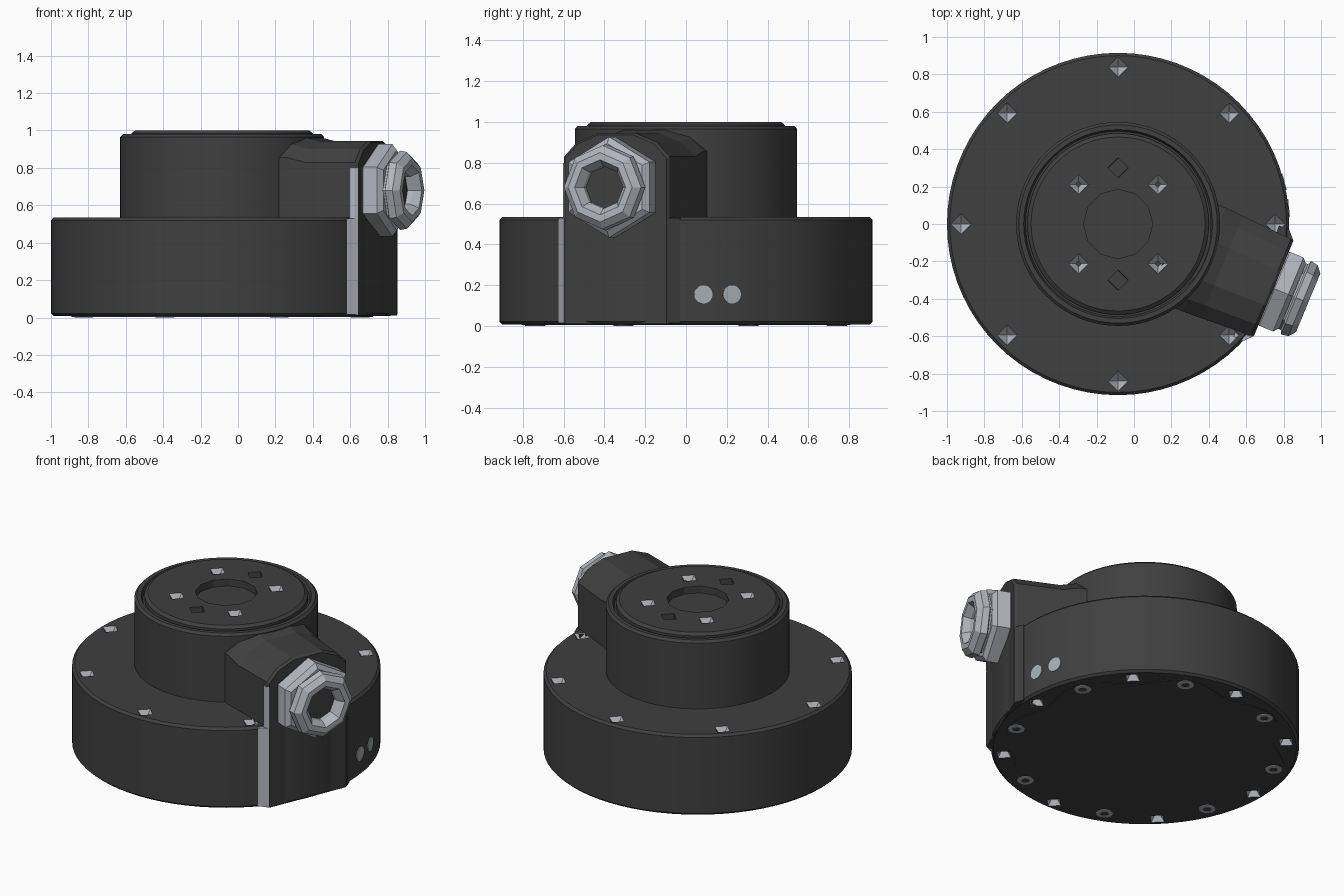
import bpy, bmesh
from math import sin, cos, pi, radians, degrees, asin
from mathutils import Matrix, Vector

cube = bpy.data.objects.get("Cube")
if cube:
    bpy.data.objects.remove(cube)

CENTRE = Matrix.Translation((-0.085, 0, 0))   # main axis of the housing
BASE_R = 0.915


def material(name, rgb):
    m = bpy.data.materials.new(name)
    m.use_nodes = True
    m.diffuse_color = (*rgb, 1)
    b = m.node_tree.nodes["Principled BSDF"]
    b.inputs["Base Color"].default_value = (*rgb, 1)
    b.inputs["Roughness"].default_value = 0.6
    return m


DARK = material("dark grey", (0.05, 0.05, 0.05))
SILVER = material("silver", (0.45, 0.47, 0.51))
LAMP = material("pale grey", (0.4, 0.44, 0.46))


def finish(name, bm, mats, matrix=CENTRE, smooth=None):
    bmesh.ops.recalc_face_normals(bm, faces=bm.faces)
    bm.transform(matrix)
    me = bpy.data.meshes.new(name)
    bm.to_mesh(me)
    bm.free()
    for m in mats:
        me.materials.append(m)
    ob = bpy.data.objects.new(name, me)
    bpy.context.collection.objects.link(ob)
    if smooth:
        select(ob)
        bpy.ops.object.shade_smooth_by_angle(angle=radians(smooth))
    return ob


def select(ob):
    bpy.ops.object.select_all(action='DESELECT')
    ob.select_set(True)
    bpy.context.view_layer.objects.active = ob


def loft(bm, rings):
    """Skin a list of equal-length point rings and cap both ends."""
    rows = [[bm.verts.new(p) for p in ring] for ring in rings]
    n = len(rows[0])
    for a, b in zip(rows, rows[1:]):
        for i in range(n):
            bm.faces.new((a[i], a[(i + 1) % n], b[(i + 1) % n], b[i]))
    return [bm.faces.new(rows[0]), bm.faces.new(rows[-1])]


def circle(r, z, n, x=0, y=0, turn=0):
    return [(x + r * cos(turn + 2 * pi * i / n), y + r * sin(turn + 2 * pi * i / n), z)
            for i in range(n)]


def lathe(name, profile, n, mat, matrix=CENTRE, smooth=None):
    bm = bmesh.new()
    loft(bm, [circle(r, z, n) for r, z in profile])
    return finish(name, bm, [mat], matrix, smooth)


def polar(r, deg):
    return r * cos(radians(deg)), r * sin(radians(deg))


def cut(ob, bm, smooth):
    """Subtract a mesh; slot 1 of the cutter colours the new faces."""
    if len(ob.data.materials) < 2:
        ob.data.materials.append(SILVER)
    cutter = finish("cutter", bm, [DARK, SILVER])
    cutter.hide_render = True
    mod = ob.modifiers.new("holes", 'BOOLEAN')
    mod.operation, mod.solver, mod.object = 'DIFFERENCE', 'EXACT', cutter
    select(ob)
    bpy.ops.object.modifier_apply(modifier=mod.name)
    bpy.data.objects.remove(cutter)
    bpy.ops.object.shade_smooth_by_angle(angle=radians(smooth))


def pit(bm, x, y, z, depth, slot=1, tip=0.004):
    """Four-sided tapered hole; negative depth cuts from below."""
    old = set(bm.faces)
    over = 0.01 if depth > 0 else -0.01
    loft(bm, [circle(0.056, z + over, 4, x, y), circle(0.054, z, 4, x, y),
              circle(tip, z - depth, 4, x, y)])
    for f in set(bm.faces) - old:
        f.material_index = slot


# Base drum with a ring of tapered holes above and below
base = lathe("base_drum", [(0.9, 0.008), (BASE_R, 0.022), (BASE_R, 0.52), (0.9, 0.535)],
             72, DARK)
bm = bmesh.new()
for k in range(8):
    x, y = polar(0.84, 45 * k)
    pit(bm, x, y, 0.535, 0.06)
    pit(bm, x, y, 0.008, -0.06)
cut(base, bm, 20)

# Hub, with a shallow groove around the output flange
lathe("hub", [(0.545, 0.5), (0.545, 0.965), (0.53, 0.98), (0.505, 0.98), (0.495, 0.955),
              (0.4, 0.955)], 64, DARK, smooth=20)
flange = lathe("output_flange", [(0.485, 0.85), (0.485, 0.985), (0.465, 1.0)], 64, DARK)
bm = bmesh.new()
loft(bm, [circle(0.185, 0.9, 12), circle(0.185, 1.05, 12)])
for deg in (45, 135, 225, 315):
    pit(bm, *polar(0.3, deg), 1.0, 0.06)
for deg in (90, 270):
    pit(bm, *polar(0.3, deg), 1.0, 0.04, slot=0, tip=0.053)
cut(flange, bm, 20)

# Cable outlet: arched neck running out of the hub
OUT = CENTRE @ Matrix.Rotation(radians(-22.5), 4, 'Z')


def arch(d, half, top):
    side = [(1, top - 0.115), (0.76, top - 0.045), (0.36, top)]
    pts = [(1, 0.01)] + side + [(-t, z) for t, z in reversed(side)] + [(-1, 0.01)]
    return [(d, t * half, z) for t, z in pts]


bm = bmesh.new()
loft(bm, [arch(0.3, 0.3, 0.975), arch(0.5, 0.3, 0.97), arch(0.6, 0.295, 0.945),
          arch(0.885, 0.28, 0.945), arch(0.9, 0.27, 0.935)])
finish("cable_neck", bm, [DARK], OUT)


def prism(name, outline, z0, z1, mat):
    bm = bmesh.new()
    loft(bm, [[(x, y, z) for x, y in outline] for z in (z0, z1)])
    finish(name, bm, [mat], OUT)


# Corner fillets between the neck and the drum
for side, label, mat in ((-1, "right", SILVER), (1, "left", DARK)):
    prism(label + "_corner_fillet",
          [(0.8, side * 0.32), (0.857, side * 0.322), (0.902, side * 0.274), (0.8, side * 0.2)],
          0.015, 0.53, mat)
prism("neck_edge_strip", [(0.86, -0.27), (0.86, -0.287), (0.885, -0.285), (0.902, -0.272)],
      0.53, 0.8, SILVER)

# Cable gland: hexagon nut, waist and chamfered open cap
d = Vector(polar(1, -22.5) + (0,))
up = Vector((0, 0, 1))
GLAND = CENTRE @ Matrix.Translation((0, 0, 0.68)) @ Matrix((up, d.cross(up), d)).transposed().to_4x4()
lathe("gland_nut", [(0.225, 0.88), (0.247, 0.905), (0.247, 0.985), (0.215, 1.01)],
      6, SILVER, GLAND)
lathe("gland_cap", [(0.19, 0.98), (0.19, 1.02), (0.212, 1.03), (0.205, 1.07), (0.17, 1.1),
                    (0.135, 1.1), (0.105, 1.06), (0.105, 1.015)], 8, SILVER, GLAND)
lathe("gland_seal", [(0.104, 1.01), (0.104, 1.03)], 8, DARK, GLAND)

# Two round indicators on the side of the drum
for name, y in (("front_indicator", 0.085), ("rear_indicator", 0.225)):
    turn = Matrix.Rotation(asin(y / BASE_R), 4, 'Z') @ Matrix.Translation((BASE_R - 0.004, 0, 0.155))
    lathe(name, [(0.045, 0), (0.045, 0.007)], 20, LAMP,
          CENTRE @ turn @ Matrix.Rotation(pi / 2, 4, 'Y'))

# Scalloped bottom cover with screws in its lobes
bm = bmesh.new()
outline = []
for i in range(64):
    a = 360 * i / 64
    outline.append(polar(0.81 + 0.045 * cos(radians(8 * (a - 22.5))), a))
loft(bm, [[(x, y, z) for x, y in outline] for z in (0.004, 0.03)])
finish("bottom_cover", bm, [DARK])
for k in range(8):
    x, y = polar(0.8, 45 * k + 22.5)
    at = CENTRE @ Matrix.Translation((x, y, 0))
    lathe("cover_screw", [(0.05, 0.02), (0.05, 0.002), (0.046, 0), (0.025, 0), (0.022, 0.012)],
          12, SILVER, at)
    lathe("screw_socket", [(0.026, 0.0015), (0.026, 0.003)], 6, DARK, at)
